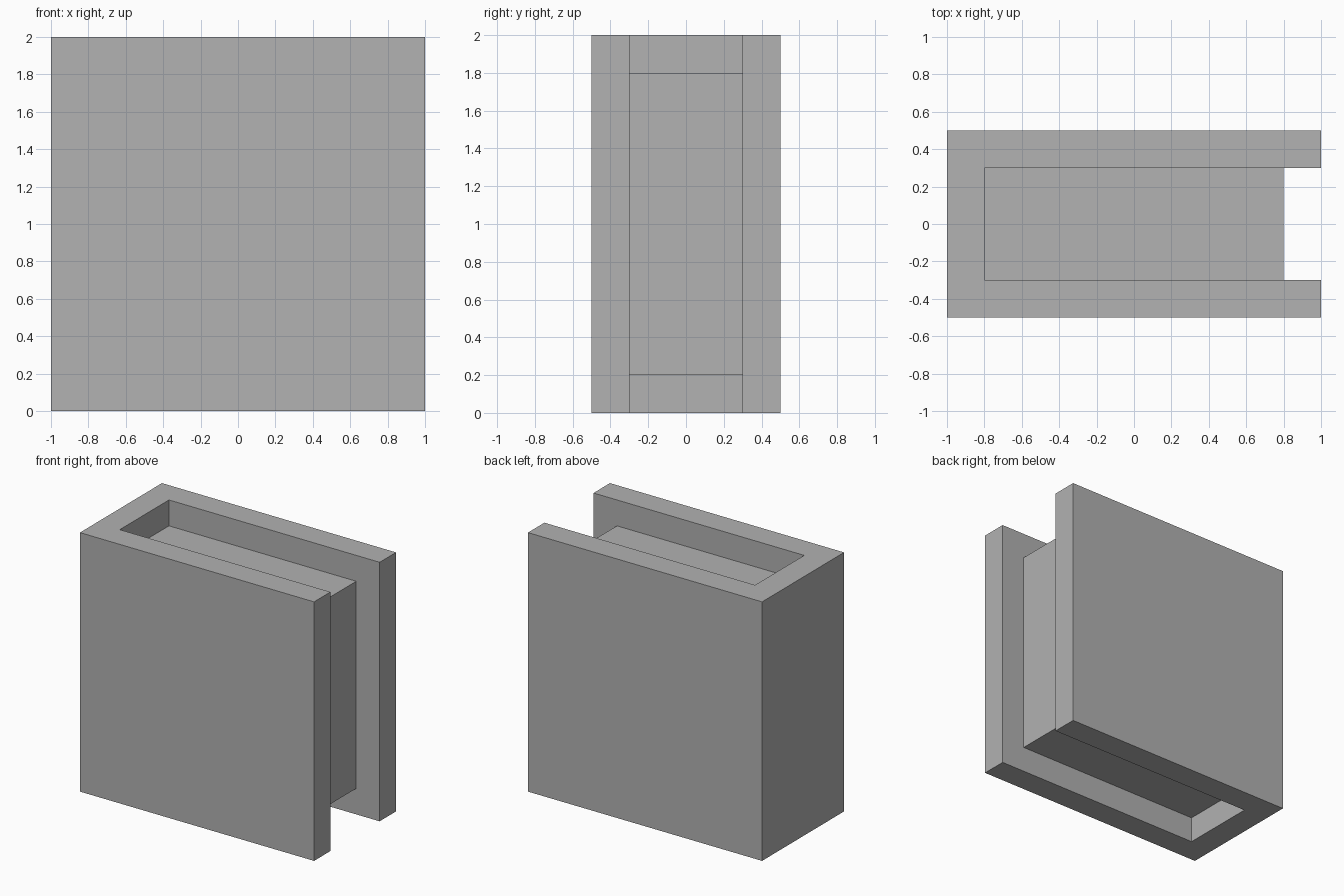
import bpy
import bmesh

# Remove the default cube
cube = bpy.data.objects.get("Cube")
if cube:
    bpy.data.objects.remove(cube, do_unlink=True)

HALF_W, HALF_D, HEIGHT, WALL = 1.0, 0.5, 2.0, 0.2
INNER_X, INNER_Y = HALF_W - WALL, HALF_D - WALL

# Single grey material
grey = bpy.data.materials.new("plain_grey")
grey.use_nodes = True
colour = (0.445, 0.445, 0.445, 1.0)
grey.diffuse_color = colour
bsdf = next(n for n in grey.node_tree.nodes if n.type == 'BSDF_PRINCIPLED')
bsdf.inputs["Base Color"].default_value = colour


def extrude_profile(name, profile, bottom, top):
    """Extrude a closed plan outline upwards into a solid."""
    bm = bmesh.new()
    base = bm.faces.new([bm.verts.new((x, y, bottom)) for x, y in profile])
    result = bmesh.ops.extrude_face_region(bm, geom=[base], use_keep_orig=True)
    verts = [g for g in result["geom"] if isinstance(g, bmesh.types.BMVert)]
    bmesh.ops.translate(bm, verts=verts, vec=(0, 0, top - bottom))
    bmesh.ops.recalc_face_normals(bm, faces=bm.faces)
    mesh = bpy.data.meshes.new(name)
    bm.to_mesh(mesh)
    bm.free()
    mesh.materials.append(grey)
    obj = bpy.data.objects.new(name, mesh)
    bpy.context.collection.objects.link(obj)
    return obj


# U-shaped shell: front and back walls joined on the right, open on the left
shell_half = [(HALF_W, INNER_Y), (HALF_W, HALF_D), (-HALF_W, HALF_D)]
inner_corner = (-INNER_X, INNER_Y)
shell_outline = (
    [inner_corner] + shell_half
    + [(x, -y) for x, y in reversed(shell_half)]
    + [(-INNER_X, -INNER_Y)]
)
extrude_profile("outer_shell", shell_outline, 0, HEIGHT)

# Core block filling the channel, recessed at top, bottom and open side
core_outline = [(-INNER_X, -INNER_Y), (INNER_X, -INNER_Y),
                (INNER_X, INNER_Y), (-INNER_X, INNER_Y)]
extrude_profile("inner_core", core_outline, WALL, HEIGHT - WALL)
